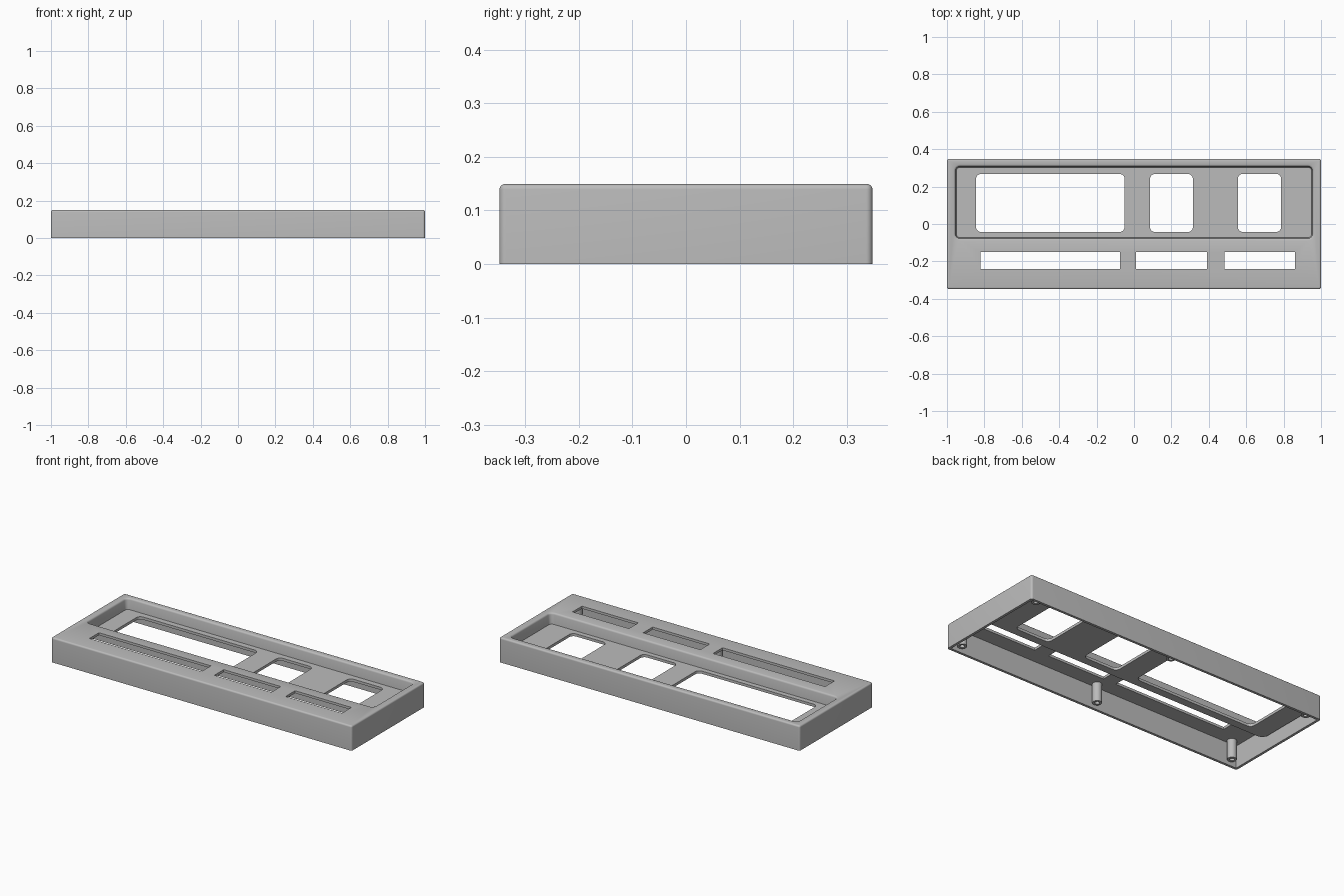
import bpy, bmesh, math

if "Cube" in bpy.data.objects:
    bpy.data.objects.remove(bpy.data.objects["Cube"], do_unlink=True)

grey = bpy.data.materials.new("plain_grey")
grey.use_nodes = True
COLOUR = (0.5, 0.5, 0.5, 1)
grey.diffuse_color = COLOUR
grey.node_tree.nodes["Principled BSDF"].inputs["Base Color"].default_value = COLOUR

HALF_Y, TOP, WALL = 0.348, 0.149, 0.015
FLOOR = 0.084                       # top of the recess floor
POST_BASE = 0.02


def finish(name, bm):
    bmesh.ops.recalc_face_normals(bm, faces=bm.faces)
    mesh = bpy.data.meshes.new(name)
    bm.to_mesh(mesh)
    bm.free()
    mesh.materials.append(grey)
    ob = bpy.data.objects.new(name, mesh)
    bpy.context.collection.objects.link(ob)
    return ob


def rounded_rect(x0, x1, y0, y1, r, steps=6):
    corners = [(x1 - r, y1 - r), (x0 + r, y1 - r), (x0 + r, y0 + r), (x1 - r, y0 + r)]
    if r == 0:
        return corners
    return [(cx + r * math.cos(a), cy + r * math.sin(a))
            for q, (cx, cy) in enumerate(corners)
            for a in [(q + i / steps) * math.pi / 2 for i in range(steps + 1)]]


def loft(name, rect, radius, layers):
    """Stack rounded rectangles; each layer is (height, outward offset)."""
    x0, x1, y0, y1 = rect
    bm = bmesh.new()
    rings = []
    for z, o in layers:
        r = radius + o if radius else 0
        pts = rounded_rect(x0 - o, x1 + o, y0 - o, y1 + o, r)
        rings.append([bm.verts.new((x, y, z)) for x, y in pts])
    n = len(rings[0])
    for a, b in zip(rings, rings[1:]):
        for i in range(n):
            j = (i + 1) % n
            bm.faces.new((a[i], a[j], b[j], b[i]))
    bm.faces.new(rings[0])
    bm.faces.new(rings[-1])
    return finish(name, bm)


def cut(target, cutter):
    mod = target.modifiers.new("cut", "BOOLEAN")
    mod.operation, mod.solver, mod.object = "DIFFERENCE", "EXACT", cutter
    bpy.context.view_layer.objects.active = target
    bpy.ops.object.modifier_apply(modifier=mod.name)
    bpy.data.objects.remove(cutter, do_unlink=True)


def smooth(ob):
    bpy.ops.object.select_all(action="DESELECT")
    ob.select_set(True)
    bpy.context.view_layer.objects.active = ob
    bpy.ops.object.shade_smooth_by_angle(angle=math.radians(35))


# Outer case with softened vertical and top edges
R = 0.01
edge = [(TOP - R + R * math.sin(a), R * math.cos(a) - R)
        for a in [i * math.pi / 10 for i in range(5)]] + [(TOP, -R * 0.98)]
case = loft("case_shell", (-1, 1, -HALF_Y, HALF_Y), 0.012, [(0, 0)] + edge)

# Open underside, leaving the material around the recess standing
inner = (-1 + WALL, 1 - WALL, -HALF_Y + WALL, HALF_Y - WALL)
cavity = loft("cavity_cutter", inner, 0, [(-0.05, 0), (TOP - WALL, 0)])
tray = (-0.95, 0.95, -0.073, 0.303)
cut(cavity, loft("tray_block", tray, 0.02, [(FLOOR - 0.016, 0.018), (0.3, 0.018)]))
cut(case, cavity)

# Recess with slightly sloping walls and an eased rim
cut(case, loft("recess_cutter", tray, 0.02,
               [(FLOOR, 0), (TOP - 0.01, 0.005), (TOP - 0.005, 0.0065),
                (TOP - 0.0015, 0.01), (TOP, 0.015), (0.2, 0.015)]))

# Rounded windows through the recess floor
for x0, x1 in ((-0.845, -0.05), (0.085, 0.315), (0.555, 0.787)):
    cut(case, loft("window_cutter", (x0, x1, -0.043, 0.268), 0.028, [(0.02, 0), (0.12, 0)]))

# Square slots through the front strip
for x0, x1 in ((-0.82, -0.075), (0.01, 0.39), (0.485, 0.86)):
    cut(case, loft("slot_cutter", (x0, x1, -0.24, -0.15), 0, [(0.1, 0), (0.2, 0)]))
smooth(case)


# Hollow screw posts under the case
def post(name, x, y, top):
    outer, bore = 0.026, 0.013
    profile = [(0, top - 0.01), (bore, top - 0.01), (bore, POST_BASE),
               (outer, POST_BASE), (outer, top), (0, top)]
    bm = bmesh.new()
    verts = [bm.verts.new((r, 0, z)) for r, z in profile]
    edges = [bm.edges.new(pair) for pair in zip(verts, verts[1:])]
    bmesh.ops.spin(bm, geom=verts + edges, cent=(0, 0, 0), axis=(0, 0, 1),
                   angle=math.tau, steps=24, use_duplicate=False)
    bmesh.ops.remove_doubles(bm, verts=bm.verts, dist=0.0001)
    ob = finish(name, bm)
    ob.location = (x, y, 0)
    smooth(ob)


for side, x in (("right", -0.932), ("middle", 0), ("left", 0.932)):
    post("front_post_" + side, x, -0.304, TOP - WALL + 0.005)
    post("back_post_" + side, x, 0.304, FLOOR - 0.011)
